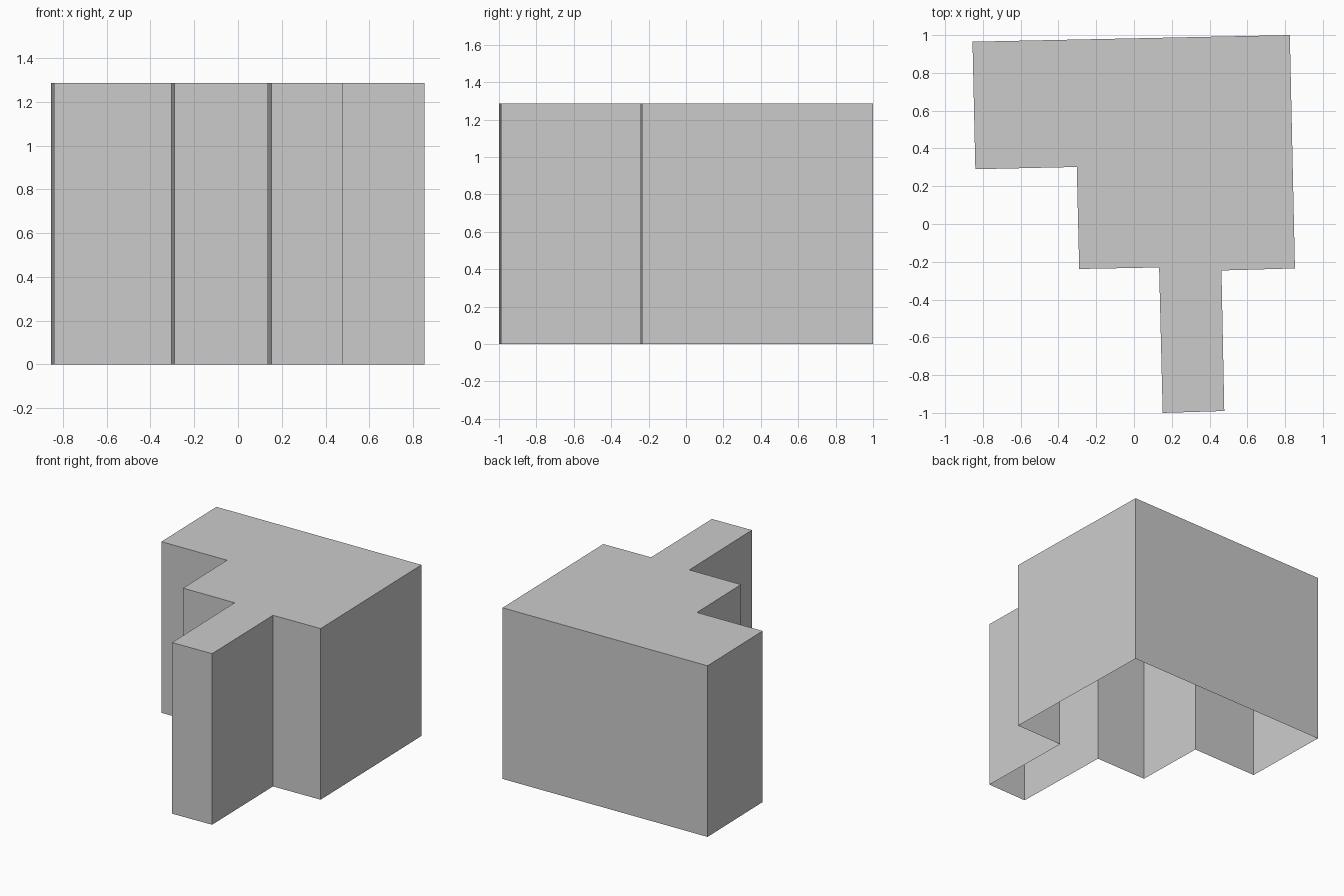
import bpy
import bmesh

cube = bpy.data.objects.get("Cube")
if cube:
    bpy.data.objects.remove(cube, do_unlink=True)

HEIGHT = 1.286

# Building outline, counter-clockwise from the back right corner
FOOTPRINT = [
    (-0.855, 0.965), (-0.84, 0.29), (-0.303, 0.302), (-0.29, -0.238),
    (0.133, -0.23), (0.152, -1.0), (0.478, -0.99), (0.463, -0.246),
    (0.852, -0.235), (0.825, 1.0),
]

# Single plain wall and roof colour
grey = bpy.data.materials.new("plain grey")
grey.use_nodes = True
colour = (0.6, 0.6, 0.6, 1.0)
grey.diffuse_color = colour
bsdf = next(n for n in grey.node_tree.nodes if n.type == "BSDF_PRINCIPLED")
bsdf.inputs["Base Color"].default_value = colour

# Thin shell: flat roof and outer walls, open underneath
bm = bmesh.new()
base = [bm.verts.new((x, y, 0)) for x, y in FOOTPRINT]
top = [bm.verts.new((x, y, HEIGHT)) for x, y in FOOTPRINT]
bm.faces.new(top)
for i in range(len(base)):
    j = (i + 1) % len(base)
    bm.faces.new((base[i], base[j], top[j], top[i]))

mesh = bpy.data.meshes.new("building_shell")
bm.to_mesh(mesh)
bm.free()
mesh.materials.append(grey)
building = bpy.data.objects.new("building_shell", mesh)
bpy.context.collection.objects.link(building)
